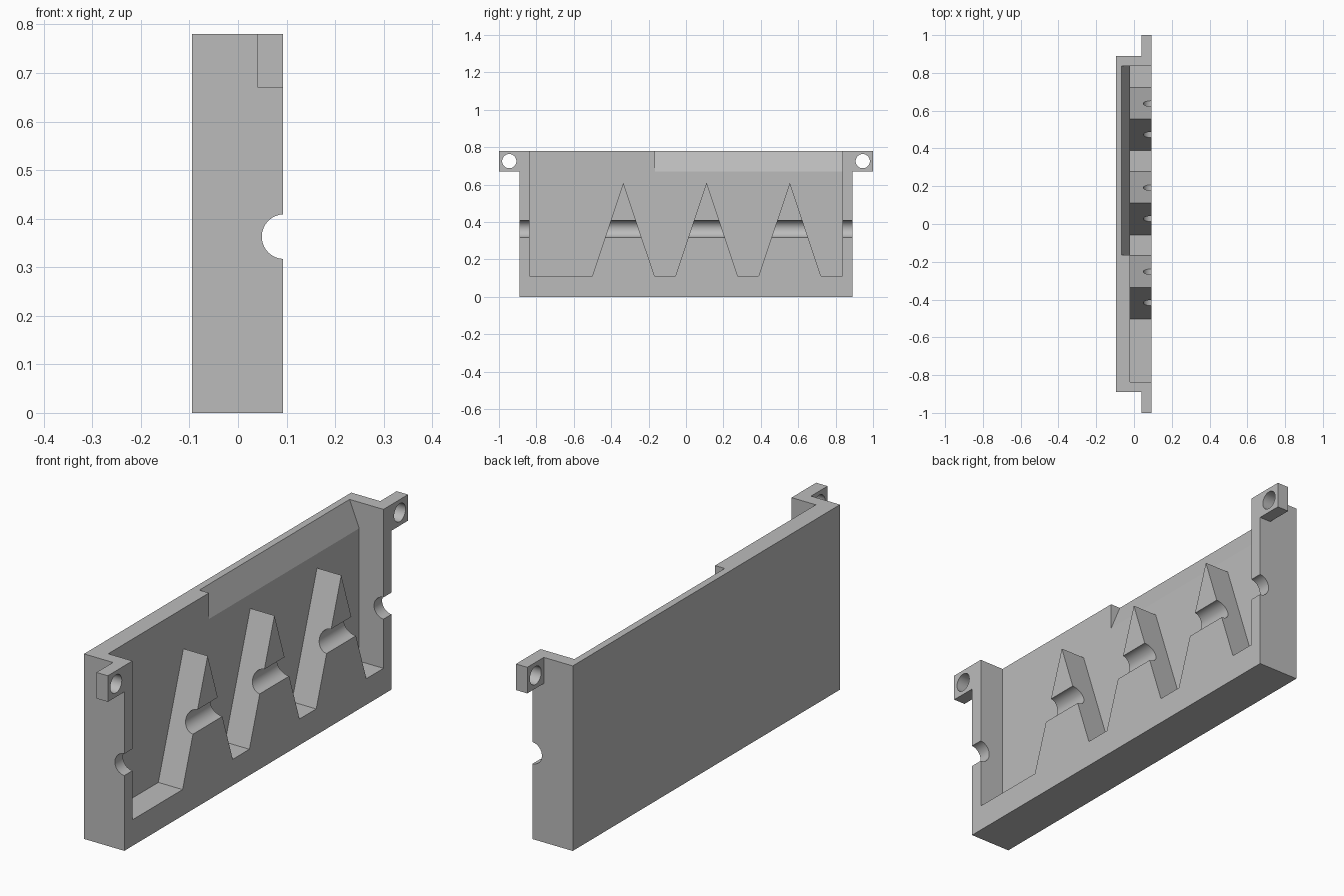
import bpy
import bmesh
import math
from mathutils import Vector

cube = bpy.data.objects.get("Cube")
if cube:
    bpy.data.objects.remove(cube, do_unlink=True)

grey = bpy.data.materials.new("grey")
grey.use_nodes = True
grey.diffuse_color = (0.5, 0.5, 0.5, 1)
grey.node_tree.nodes["Principled BSDF"].inputs["Base Color"].default_value = (0.5, 0.5, 0.5, 1)


def prism(name, outline, sweep):
    """Extrude a flat outline of 3D points along the sweep vector."""
    bm = bmesh.new()
    face = bm.faces.new([bm.verts.new(p) for p in outline])
    grown = bmesh.ops.extrude_face_region(bm, geom=[face], use_keep_orig=True)["geom"]
    bmesh.ops.translate(bm, vec=Vector(sweep),
                        verts=[g for g in grown if isinstance(g, bmesh.types.BMVert)])
    bmesh.ops.recalc_face_normals(bm, faces=bm.faces)
    mesh = bpy.data.meshes.new(name)
    bm.to_mesh(mesh)
    bm.free()
    mesh.materials.append(grey)
    obj = bpy.data.objects.new(name, mesh)
    bpy.context.collection.objects.link(obj)
    return obj


def box(name, x0, x1, y0, y1, z0, z1):
    return prism(name, [(x0, y0, z0), (x0, y1, z0), (x0, y1, z1), (x0, y0, z1)], (x1 - x0, 0, 0))


def rod(name, centre, radius, axis, length):
    """Round bar centred on a point, along x or y."""
    pts = []
    for i in range(48):
        a = math.tau * (i + 0.5) / 48
        u, v = radius * math.cos(a), radius * math.sin(a)
        offset = (-length / 2, u, v) if axis == "x" else (u, -length / 2, v)
        pts.append(Vector(centre) + Vector(offset))
    return prism(name, pts, (length, 0, 0) if axis == "x" else (0, length, 0))


def cut(target, cutter):
    """Subtract a cutter, then drop it."""
    mod = target.modifiers.new("cut", "BOOLEAN")
    mod.operation = "DIFFERENCE"
    mod.solver = "EXACT"
    mod.object = cutter
    cutter.hide_render = True
    bpy.context.view_layer.objects.active = target
    bpy.ops.object.modifier_apply(modifier=mod.name)
    bpy.data.objects.remove(cutter, do_unlink=True)


BACK, FRONT, FLOOR = -0.095, 0.093, -0.02
HALF, TOP, RIM = 0.89, 0.78, 0.836

# Main block
tray = box("tray", BACK, FRONT, -HALF, HALF, 0, TOP)

# Open-topped pocket that leaves three pointed teeth standing
sill, tip = 0.11, 0.61
outline = [(FLOOR, -RIM, sill)]
for y in (-0.335, 0.11, 0.555):
    outline += [(FLOOR, y - 0.167, sill), (FLOOR, y, tip), (FLOOR, y + 0.167, sill)]
outline += [(FLOOR, RIM, sill), (FLOOR, RIM, 0.9), (FLOOR, -RIM, 0.9)]
cut(tray, prism("pocket_cutter", outline, (0.3, 0, 0)))

# Sloped relief along the upper wall
slope = [(FLOOR, -0.165, 0.67), (-0.0732, -0.165, 0.80), (0.0, -0.165, 0.80), (0.0, -0.165, 0.67)]
cut(tray, prism("relief_cutter", slope, (0, RIM + 0.165, 0)))

# Round groove across rims and teeth
cut(tray, rod("groove_cutter", (0.095, 0, 0.363), 0.046, "y", 2.2))

# Mounting ears with holes
parts = [tray]
for side, name in ((-1, "front_ear"), (1, "back_ear")):
    y0, y1 = sorted((side * HALF, side * 1.0))
    ear = box(name, 0.04, FRONT, y0, y1, 0.67, TOP)
    cut(ear, rod("hole_cutter", (0.066, side * 0.945, 0.725), 0.038, "x", 0.2))
    parts.append(ear)

# Smooth only the round surfaces
bpy.ops.object.select_all(action="DESELECT")
for obj in parts:
    obj.select_set(True)
bpy.context.view_layer.objects.active = tray
bpy.ops.object.shade_smooth_by_angle(angle=math.radians(15))
